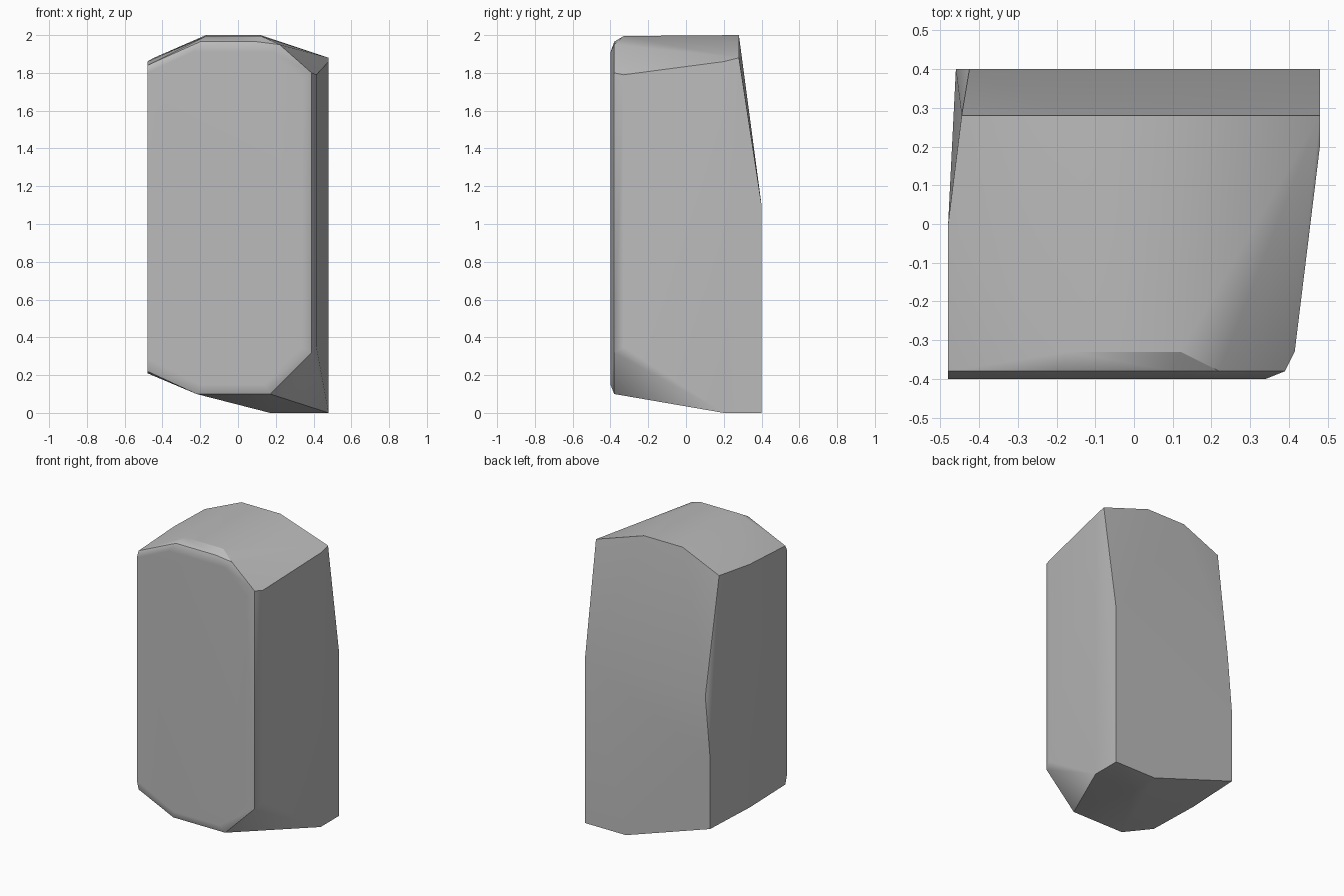
import bpy, bmesh, math

cube = bpy.data.objects.get("Cube")
if cube:
    bpy.data.objects.remove(cube, do_unlink=True)

stone_grey = bpy.data.materials.new("stone_grey")
stone_grey.use_nodes = True
grey = (0.5, 0.5, 0.5, 1)
stone_grey.diffuse_color = grey
stone_grey.node_tree.nodes["Principled BSDF"].inputs["Base Color"].default_value = grey


def section(y, outline):
    """Place an (x, z) outline at depth y."""
    return [(x, y, z) for x, z in outline]


# Flat front face, then its rounded rim
points = section(-0.4, [(-0.48, 0.29), (-0.2, 0.15), (0.14, 0.15), (0.34, 0.35),
                        (0.34, 1.76), (0.18, 1.91), (-0.24, 1.91), (-0.48, 1.8)])
points += section(-0.38, [(-0.48, 0.22), (-0.22, 0.1), (0.17, 0.1), (0.39, 0.32),
                          (0.39, 1.8), (0.22, 1.95), (0.1, 1.965), (-0.2, 1.965), (-0.48, 1.84)])
# Crown and side just behind the rim
points += section(-0.33, [(-0.17, 1.995), (0.12, 1.995), (0.415, 0.35), (0.415, 1.79)])
# Right wall before its bend
points += section(0.0, [(-0.48, 0.21), (-0.48, 1.86)])
# Foot edge and left wall
points += section(0.2, [(0.17, 0), (0.48, 0), (0.48, 1.86)])
# Sloping upper back
points += section(0.28, [(0.48, 1.88), (0.12, 2), (-0.17, 2), (-0.445, 1.88)])
# Upright lower back
points += section(0.4, [(0.48, 0), (0.17, 0), (-0.46, 0.21), (-0.46, 0.7),
                        (-0.425, 1.1), (0.48, 1.1)])

# Wrap the sections in one faceted skin
bm = bmesh.new()
for p in points:
    bm.verts.new(p)
hull = bmesh.ops.convex_hull(bm, input=bm.verts)
loose = [v for v in bm.verts if not v.link_faces]
bmesh.ops.delete(bm, geom=loose, context="VERTS")
bmesh.ops.dissolve_limit(bm, angle_limit=math.radians(1), verts=bm.verts, edges=bm.edges)
bmesh.ops.recalc_face_normals(bm, faces=bm.faces)
mesh = bpy.data.meshes.new("stone_block")
bm.to_mesh(mesh)
bm.free()

stone = bpy.data.objects.new("stone_block", mesh)
bpy.context.collection.objects.link(stone)
mesh.materials.append(stone_grey)

# Soft shading over the shallow facets, weighted to the broad faces
bpy.ops.object.select_all(action="DESELECT")
stone.select_set(True)
bpy.context.view_layer.objects.active = stone
bpy.ops.object.shade_smooth_by_angle(angle=math.radians(30))
weighted = stone.modifiers.new("weighted_normals", "WEIGHTED_NORMAL")
weighted.keep_sharp = True
